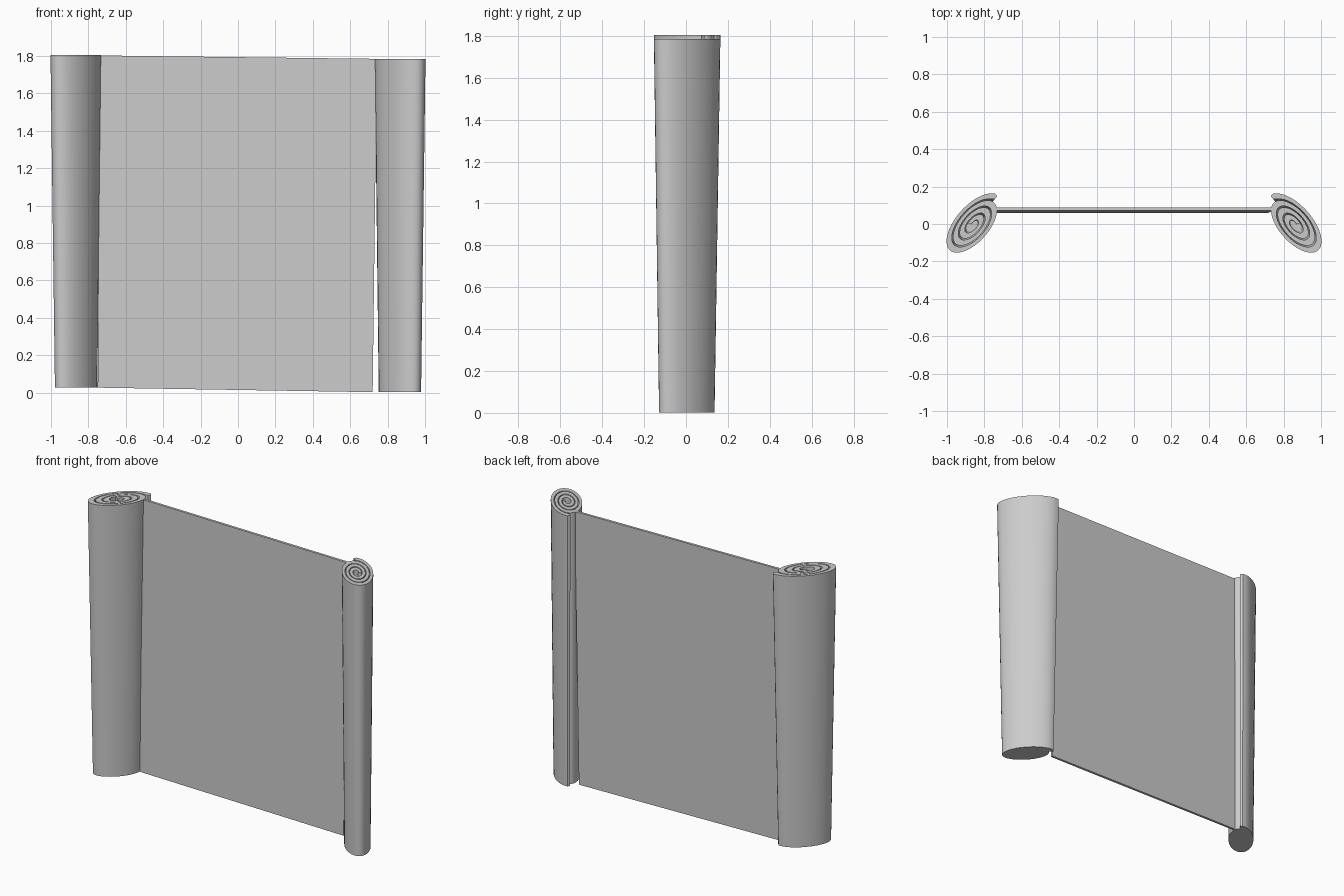
import bpy, bmesh, math

if "Cube" in bpy.data.objects:
    bpy.data.objects.remove(bpy.data.objects["Cube"])

SEG = 36          # steps per turn of the coil
TURNS = 3.3
PITCH, GAP = 0.25, 0.05
LONG, SHORT, TILT = 0.185, 0.092, math.radians(48.5)


def finish(bm, name, smooth):
    bmesh.ops.recalc_face_normals(bm, faces=bm.faces[:])
    me = bpy.data.meshes.new(name)
    bm.to_mesh(me)
    bm.free()
    ob = bpy.data.objects.new(name, me)
    bpy.context.collection.objects.link(ob)
    if smooth:
        bpy.ops.object.select_all(action='DESELECT')
        ob.select_set(True)
        bpy.context.view_layer.objects.active = ob
        bpy.ops.object.shade_smooth_by_angle(angle=math.radians(35))
    return ob


def coil_point(r, ang):
    # point of the flattened, tilted spiral
    u, v = LONG * r * math.cos(ang), SHORT * r * math.sin(ang)
    return (u * math.cos(TILT) - v * math.sin(TILT),
            u * math.sin(TILT) + v * math.cos(TILT))


def roll(name, side, z0, z1):
    # tapered coil of thick paper, closed underneath
    bm = bmesh.new()
    rows = []
    for i in range(int(SEG * TURNS) + 1):
        ang = math.radians(3) + 2 * math.pi * i / SEG
        outer = 1 + PITCH / 2 - PITCH * i / SEG
        inner = outer - (PITCH - GAP)
        if i == 0:      # rounded lip
            outer, inner = outer - 0.05, inner + 0.05
        row = []
        for r in (outer, inner):
            x, y = coil_point(r, ang)
            for s, z in ((0.835, z0), (1.0, z1)):
                row.append(bm.verts.new((side * (0.859 - x * s), -0.004 + y * s, z)))
        rows.append(row)    # outer low, outer high, inner low, inner high
    for a, b in zip(rows, rows[1:]):
        bm.faces.new((a[0], b[0], b[1], a[1]))
        bm.faces.new((a[2], a[3], b[3], b[2]))
        bm.faces.new((a[1], b[1], b[3], a[3]))
    for e in (rows[0], rows[-1]):
        bm.faces.new((e[0], e[1], e[3], e[2]))
    bm.faces.new([r[0] for r in rows[:SEG + 1]] + [rows[0][2]])
    return finish(bm, name, True)


roll("left_roll", -1, 0.027, 1.805)
roll("right_roll", 1, 0.003, 1.785)

# flat sheet between the rolls, slightly skewed
bm = bmesh.new()
corners = [(-0.75, 0.060, 0.027), (0.72, 0.060, 0.003),
           (0.742, 0.072, 1.785), (-0.74, 0.072, 1.803)]
front = [bm.verts.new(c) for c in corners]
back = [bm.verts.new((x, y + 0.016, z)) for x, y, z in corners]
bm.faces.new(front)
bm.faces.new(back[::-1])
for i in range(4):
    j = (i + 1) % 4
    bm.faces.new((front[i], back[i], back[j], front[j]))
finish(bm, "sheet", False)
